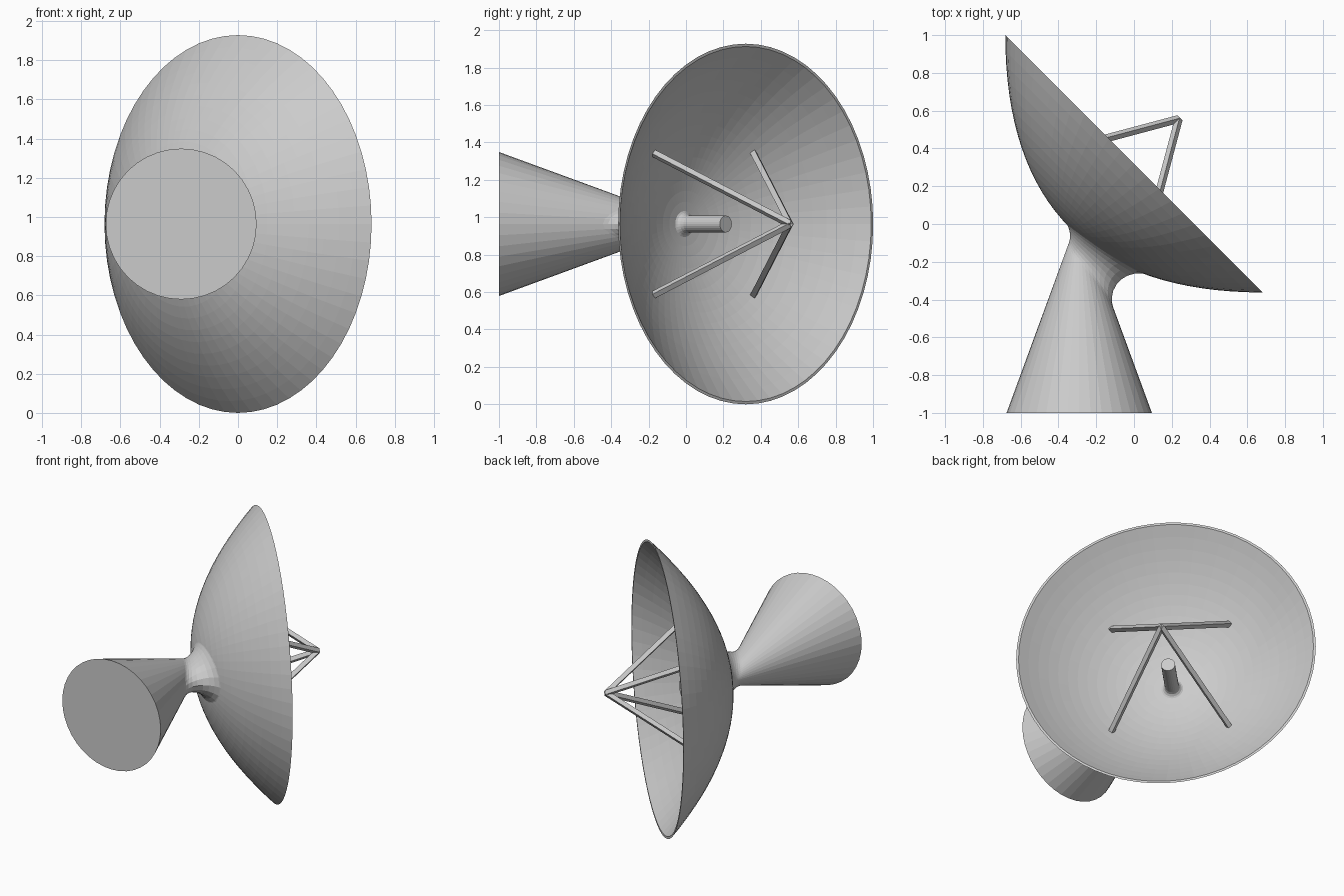
import bpy, bmesh
from math import sin, cos, tan, tau, sqrt
from mathutils import Vector, Matrix

if "Cube" in bpy.data.objects:
    bpy.data.objects.remove(bpy.data.objects["Cube"])

RIM, DEPTH, WALL = 0.964, 0.48, 0.015
CENTRE = Vector((0, 0.319, RIM))
AXIS = Vector((1, 1, 0)).normalized()
SIDE = Vector((-1, 1, 0)).normalized()
UP = Vector((0, 0, 1))


def bowl(r):
    """Outer paraboloid: height along the dish axis at radius r."""
    return DEPTH * ((r / RIM) ** 2 - 1)


def dish_point(r, h, angle):
    return CENTRE + AXIS * h + (SIDE * cos(angle) + UP * sin(angle)) * r


def height_over_bowl(p):
    d = p - CENTRE
    h = d.dot(AXIS)
    return h - bowl((d - AXIS * h).length)


def loft(name, rings, closed=False, caps=()):
    """Skin a list of equal rings; a closed loft joins last ring to first."""
    bm = bmesh.new()
    loops = [[bm.verts.new(p) for p in ring] for ring in rings]
    pairs = list(zip(loops, loops[1:]))
    if closed:
        pairs.append((loops[-1], loops[0]))
    for a, b in pairs:
        for i in range(len(a)):
            j = (i + 1) % len(a)
            bm.faces.new((a[i], a[j], b[j], b[i]))
    for k in caps:
        bm.faces.new(loops[k])
    bmesh.ops.remove_doubles(bm, verts=bm.verts, dist=1e-5)
    bmesh.ops.recalc_face_normals(bm, faces=bm.faces)
    mesh = bpy.data.meshes.new(name)
    bm.to_mesh(mesh)
    bm.free()
    ob = bpy.data.objects.new(name, mesh)
    bpy.context.collection.objects.link(ob)
    return ob


def lathe(name, profile, sides, **kw):
    return loft(name, [[dish_point(r, h, tau * i / sides) for i in range(sides)]
                       for r, h in profile], **kw)


# Thin parabolic reflector, outer skin then inner skin
STEPS = 16
outer = [(RIM * i / STEPS, bowl(RIM * i / STEPS)) for i in range(STEPS + 1)]
lip = RIM - WALL
inner = [(lip * i / STEPS, bowl(lip * i / STEPS) + WALL) for i in range(STEPS, -1, -1)]
lathe("dish", outer + inner, 64)

# Central feed tube with a flared foot
foot = WALL - DEPTH
lathe("feed_tube", [(0.075, foot), (0.06, foot + 0.008), (0.05, foot + 0.02),
                    (0.045, foot + 0.04), (0.045, -0.15)], 24, caps=(0, -1))

# Conical pedestal, filleted into the back of the dish
BASE = Vector((-0.29, -1, RIM))
BASE_R, TAPER, FILLET, SIDES, ARC = 0.385, 0.367, 0.105, 40, 10


def pedestal_line(angle):
    out = Vector((cos(angle), 0, sin(angle)))
    start = BASE + out * BASE_R
    along = (Vector((0, 1, 0)) - out * TAPER).normalized()
    # where the cone's straight line meets the bowl
    near, far = 0.0, 1.12
    for _ in range(40):
        mid = (near + far) / 2
        if height_over_bowl(start + along * mid) < 0:
            near = mid
        else:
            far = mid
    corner = start + along * near
    d = corner - CENTRE
    radial = d - AXIS * d.dot(AXIS)
    normal = (AXIS - radial * (2 * DEPTH / RIM ** 2)).normalized()
    spread = (out - normal * out.dot(normal)).normalized()
    reach = FILLET * tan(along.angle(spread) / 2)
    a = corner - along * reach
    b = corner + spread * reach
    b -= AXIS * (height_over_bowl(b) - 0.003)
    # conic arc between the cone and the bowl
    w = (b - a).length / (2 * reach)
    points = [start]
    for i in range(ARC + 1):
        t = i / ARC
        k = ((1 - t) ** 2, 2 * w * t * (1 - t), t * t)
        points.append((a * k[0] + corner * k[1] + b * k[2]) / sum(k))
    return points


lines = [pedestal_line(tau * i / SIDES) for i in range(SIDES)]
loft("pedestal", list(zip(*lines)), caps=(0,))

# Four square struts meeting in front of the dish
tip = CENTRE + AXIS * 0.335
SPREAD, HALF = 0.378, 0.015
names = {(1, 1): "upper_right", (1, -1): "lower_right",
         (-1, 1): "upper_left", (-1, -1): "lower_left"}
for (s, u), place in names.items():
    end = (CENTRE + SIDE * s * SPREAD + UP * u * SPREAD
           + AXIS * (bowl(SPREAD * sqrt(2)) + WALL))
    run = (tip - end).normalized()
    across = AXIS.cross(run).normalized()
    lift = run.cross(across)
    corners = [across * x * HALF + lift * y * HALF
               for x, y in ((1, 1), (-1, 1), (-1, -1), (1, -1))]
    loft("strut_" + place, [[p + c for c in corners] for p in (end, tip)], caps=(0, 1))
